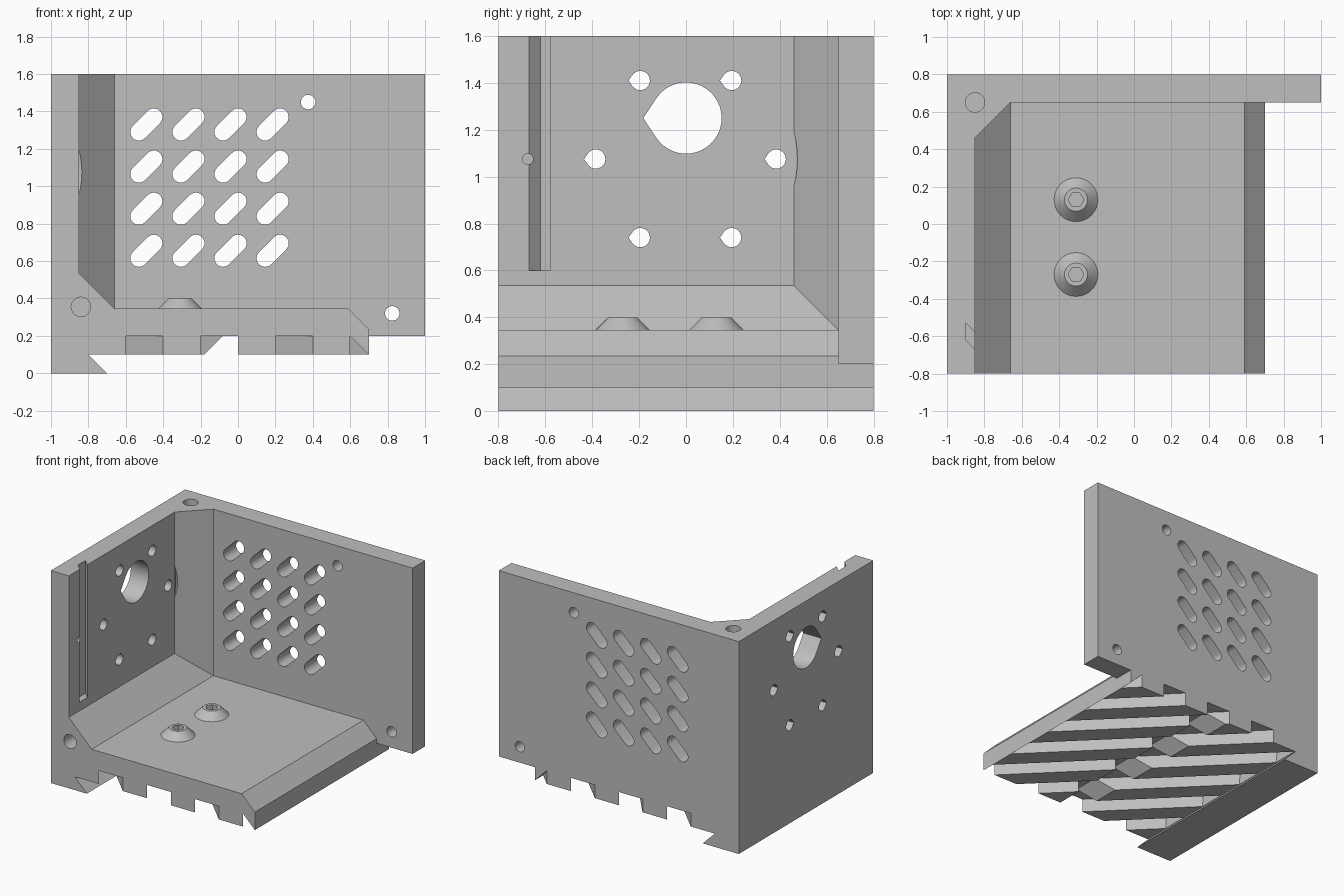
import bpy, bmesh, math

if "Cube" in bpy.data.objects:
    bpy.data.objects.remove(bpy.data.objects["Cube"], do_unlink=True)

grey = bpy.data.materials.new("light_grey_plastic")
grey.use_nodes = True
colour = (0.52, 0.52, 0.52, 1)
grey.diffuse_color = colour
grey.node_tree.nodes["Principled BSDF"].inputs["Base Color"].default_value = colour


def prism(bm, points, axis, lo, hi):
    """Extrude a 2D outline along one axis."""
    place = {"x": lambda a, b, c: (c, a, b),
             "y": lambda a, b, c: (a, c, b),
             "z": lambda a, b, c: (a, b, c)}[axis]
    low = [bm.verts.new(place(a, b, lo)) for a, b in points]
    high = [bm.verts.new(place(a, b, hi)) for a, b in points]
    bm.faces.new(low)
    bm.faces.new(high)
    n = len(points)
    for i in range(n):
        j = (i + 1) % n
        bm.faces.new((low[i], low[j], high[j], high[i]))


def circle(cx, cy, r, n=32):
    return [(cx + r * math.cos(math.tau * i / n), cy + r * math.sin(math.tau * i / n))
            for i in range(n)]


def teardrop(cx, cy, r, tip, n=32):
    end = math.pi - math.acos(r / tip)
    arc = [(cx + r * math.cos(-end + 2 * end * i / n), cy + r * math.sin(-end + 2 * end * i / n))
           for i in range(n + 1)]
    return arc + [(cx - tip, cy)]


def slot(cx, cy, r, d, n=12):
    pts = []
    for sign, start in ((1, -math.pi / 4), (-1, math.pi * 3 / 4)):
        for i in range(n + 1):
            t = start + math.pi * i / n
            pts.append((cx + sign * d + r * math.cos(t), cy + sign * d + r * math.sin(t)))
    return pts


def make(name, shapes):
    bm = bmesh.new()
    for s in shapes:
        prism(bm, *s)
    bmesh.ops.recalc_face_normals(bm, faces=bm.faces)
    mesh = bpy.data.meshes.new(name)
    bm.to_mesh(mesh)
    bm.free()
    mesh.materials.append(grey)
    ob = bpy.data.objects.new(name, mesh)
    bpy.context.collection.objects.link(ob)
    return ob


def combine(target, other, operation):
    """Apply a boolean and remove the helper."""
    other.hide_render = True
    mod = target.modifiers.new("boolean", "BOOLEAN")
    mod.operation = operation
    mod.solver = "EXACT"
    mod.object = other
    bpy.context.view_layer.objects.active = target
    bpy.ops.object.modifier_apply(modifier=mod.name)
    bpy.data.objects.remove(other, do_unlink=True)


# Floor and side wall as one profile, with the back wall and corner brace added
bracket = make("bracket_body", [([
    (-1, 0), (-0.7, 0), (-0.8, 0.1), (0.7, 0.1), (0.7, 0.235), (0.59, 0.345),
    (-0.66, 0.345), (-0.85, 0.535), (-0.85, 1.6), (-1, 1.6)], "y", -0.8, 0.8)])
back_wall = make("back_wall", [([
    (-1, 0.8), (-1, 0.46), (-0.85, 0.46), (-0.66, 0.65), (1, 0.65), (1, 0.8)],
    "z", 0.2, 1.6)])
combine(bracket, back_wall, "UNION")

# Diagonal grooves under the floor, ending in a bevelled lip
grooves = make("groove_cutter", [([
    (-0.795, 0.095), (0.705, 0.095), (0.6, 0.2), (-0.8, 0.2)], "y", -0.9, 0.9)])
ribs = make("rib_shapes", [([
    (s + 1, -1), (s + 1.2, -1), (s - 0.8, 1), (s - 1, 1)], "z", 0, 0.3)
    for s in [-2 + 0.4 * k for k in range(11)]])
combine(grooves, ribs, "DIFFERENCE")
combine(bracket, grooves, "DIFFERENCE")

# Straight channel through the ribs
channel = make("channel_cutter", [([
    (-0.185, 0.095), (0, 0.095), (0, 0.2), (-0.08, 0.2)], "y", -0.9, 0.9)])
combine(bracket, channel, "DIFFERENCE")

# Side wall: large opening and six screw holes
side = [(teardrop(0, 1.25, 0.152, 0.182), "x", -1.1, -0.8)]
for y, z in ((0.195, 1.41), (0.385, 1.075), (0.195, 0.74)):
    for sign in (-1, 1):
        side.append((teardrop(sign * y, z, 0.041, 0.05, 20), "x", -1.1, -0.8))
combine(bracket, make("side_hole_cutter", side), "DIFFERENCE")

# Round clearance that grazes the corner brace
combine(bracket, make("clearance_cutter", [(circle(0, 1.075, 0.475, 96), "x", -0.849, -0.5)]),
        "DIFFERENCE")

# Slanted slit in the side wall and its small locating hole
combine(bracket, make("slit_cutter", [([
    (-0.9, -0.53), (-0.9, -0.62), (-0.83, -0.69), (-0.83, -0.6)], "z", 0.6, 1.7)]), "DIFFERENCE")
combine(bracket, make("locating_hole_cutter", [(circle(-0.675, 1.075, 0.023, 16),
                                                "x", -0.93, -0.8)]), "DIFFERENCE")

# Back wall: vent slots and two screw holes
vents = [(slot(-0.49 + 0.225 * i, 0.655 + 0.225 * j, 0.046, 0.04), "y", 0.6, 0.9)
         for i in range(4) for j in range(4)]
vents += [(circle(x, z, 0.039, 24), "y", 0.6, 0.9) for x, z in ((0.375, 1.45), (0.825, 0.32))]
combine(bracket, make("vent_cutter", vents), "DIFFERENCE")

# Blind mounting holes in the top corner and the front face
combine(bracket, make("mounting_hole_cutter", [
    (circle(-0.85, 0.65, 0.052), "z", 1.3, 1.7),
    (circle(-0.84, 0.355, 0.052), "y", -0.9, -0.5)]), "DIFFERENCE")

# Conical bosses on the floor with hexagonal sockets
for name, y in (("rear_boss", 0.13), ("front_boss", -0.27)):
    bm = bmesh.new()
    bmesh.ops.create_cone(bm, cap_ends=True, segments=40, radius1=0.122, radius2=0.062, depth=0.06)
    bmesh.ops.translate(bm, verts=bm.verts, vec=(-0.31, y, 0.37))
    mesh = bpy.data.meshes.new(name)
    bm.to_mesh(mesh)
    bm.free()
    mesh.materials.append(grey)
    boss = bpy.data.objects.new(name, mesh)
    bpy.context.collection.objects.link(boss)
    combine(bracket, boss, "UNION")
    combine(bracket, make("socket_cutter", [(circle(-0.31, y, 0.042, 6), "z", 0.3, 0.5)]),
            "DIFFERENCE")

# One material slot and smooth rounds with sharp edges
bracket.data.materials.clear()
bracket.data.materials.append(grey)
for poly in bracket.data.polygons:
    poly.material_index = 0
bpy.ops.object.select_all(action="DESELECT")
bracket.select_set(True)
bpy.context.view_layer.objects.active = bracket
bpy.ops.object.shade_smooth_by_angle(angle=math.radians(30))
